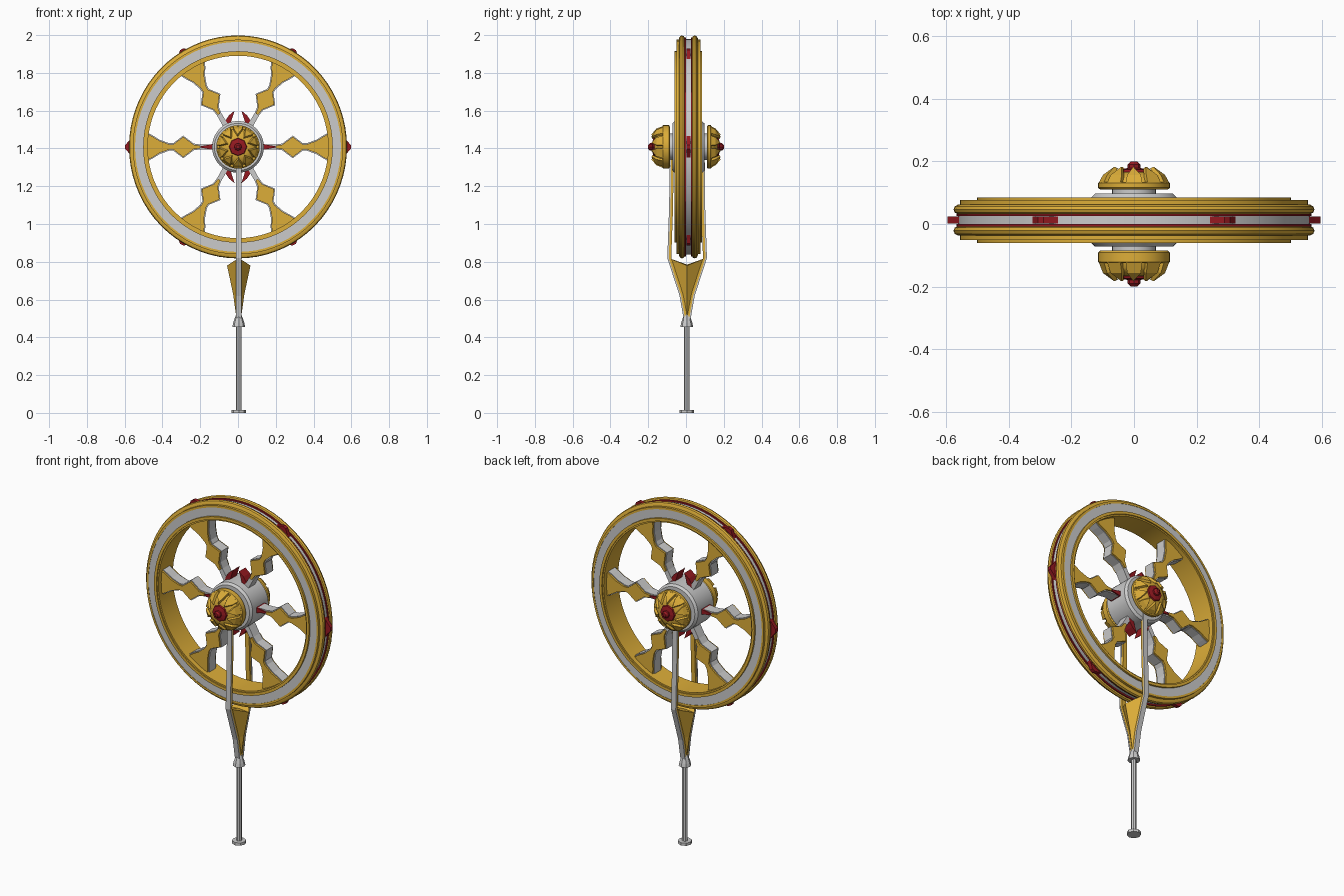
import bpy, bmesh
from math import sin, cos, pi, radians

if "Cube" in bpy.data.objects:
    bpy.data.objects.remove(bpy.data.objects["Cube"])

CZ, YC = 1.408, 0.0125      # wheel centre height and mid-plane


def material(name, col):
    m = bpy.data.materials.new(name)
    m.diffuse_color = (*col, 1)
    m.use_nodes = True
    m.node_tree.nodes["Principled BSDF"].inputs["Base Color"].default_value = m.diffuse_color
    return m


GOLD = material("gold", (0.72, 0.42, 0.04))
RED = material("red", (0.3, 0.01, 0.015))
SILVER = None


def build(name, verts, faces, mat=None, smooth=False):
    me = bpy.data.meshes.new(name)
    me.from_pydata(verts, [], faces)
    bm = bmesh.new()
    bm.from_mesh(me)
    bmesh.ops.remove_doubles(bm, verts=bm.verts, dist=1e-6)
    bmesh.ops.recalc_face_normals(bm, faces=bm.faces)
    bm.to_mesh(me)
    bm.free()
    ob = bpy.data.objects.new(name, me)
    bpy.context.collection.objects.link(ob)
    if mat:
        me.materials.append(mat)
    if smooth:
        bpy.ops.object.select_all(action='DESELECT')
        ob.select_set(True)
        bpy.context.view_layer.objects.active = ob
        bpy.ops.object.shade_smooth_by_angle(angle=radians(35))
    return ob


def spin(name, prof, mat, n=72, closed=True, sz=1.0, upright=False):
    """Turn (radius, height) points round the wheel axis, or round z if upright."""
    v, k = [], len(prof)
    for i in range(n):
        a = 2 * pi * i / n
        for r, h in prof:
            v.append((0.004 + r * cos(a), 0.004 + r * sin(a), h) if upright
                     else (r * cos(a), h, CZ + r * sin(a) * sz))
    f = [(i * k + j, i * k + (j + 1) % k, (i + 1) % n * k + (j + 1) % k, (i + 1) % n * k + j)
         for i in range(n) for j in range(k if closed else k - 1)]
    if not closed:
        f += [[i * k for i in range(n)], [i * k + k - 1 for i in range(n)]]
    return build(name, v, f, mat, n > 16)


def plate(name, pts, y0, y1, mat, ang=0):
    """Extrude a (radial, tangent) outline along y, turned by ang about the hub."""
    c, s, n = cos(ang), sin(ang), len(pts)
    v = [(u * c - w * s, y, CZ + u * s + w * c) for y in (y0, y1) for u, w in pts]
    f = [list(range(n)), list(range(n, 2 * n))]
    f += [(i, (i + 1) % n, n + (i + 1) % n, n + i) for i in range(n)]
    return build(name, v, f, mat)


def ring(name, r0, r1, y0, y1, mat, sz=1.01):
    return spin(name, [(r0, y0), (r1, y0), (r1, y1), (r0, y1)], mat, sz=sz)


# Rim: silver core, gold inner band, then mirrored trims
ring("rim_core", 0.484, 0.562, YC - 0.04, YC + 0.04, SILVER, 1.015)
ring("rim_inner_band", 0.478, 0.49, YC - 0.066, YC + 0.066, GOLD)
for s, side in ((-1, "front"), (1, "back")):
    def y(d):
        return YC + s * d
    ring("rim_face_" + side, 0.488, 0.551, y(0.03), y(0.062), SILVER, 1.012)
    ring("rim_face_inner_" + side, 0.486, 0.502, y(0.05), y(0.073), GOLD)
    ring("rim_face_outer_" + side, 0.545, 0.557, y(0.03), y(0.064), GOLD, 1.02)
    spin("rim_flange_" + side, [(0.545, y(0.05)), (0.562, y(0.05)), (0.573, y(0.044)),
         (0.577, y(0.034)), (0.573, y(0.024)), (0.562, y(0.018)), (0.545, y(0.018))],
         GOLD, sz=1.023)
    ring("rim_red_line_" + side, 0.55, 0.568, y(0.013), y(0.02), RED, 1.02)

# Spokes: silver core with a gold plate on each face, rim gems, hub thorns
half = [(0.13, 0.014), (0.2, 0.013), (0.235, 0.018), (0.29, 0.06), (0.342, 0.02),
        (0.365, 0.02), (0.415, 0.038), (0.45, 0.06), (0.484, 0.078)]


def outline(d, start=0):
    h = [(u, w + d) for u, w in half[start:]]
    return h + [(u, -w) for u, w in reversed(h)]


for i in range(6):
    a = i * pi / 3
    plate("spoke_core", outline(0), YC - 0.03, YC + 0.03, SILVER, a)
    for s in (-1, 1):
        plate("spoke_plate", outline(-0.006, 1), YC + s * 0.029, YC + s * 0.04, GOLD, a)
    plate("rim_gem", [(0.555, -0.062), (0.578, -0.032), (0.597, -0.01), (0.597, 0.01),
                      (0.578, 0.032), (0.555, 0.062)], YC - 0.011, YC + 0.011, RED, a)
    if i % 3 == 0:
        plate("hub_thorn", [(0.12, -0.018), (0.215, 0), (0.12, 0.018)],
              YC - 0.038, YC + 0.038, RED, a)
for sx in (-1, 1):
    for sz in (-1, 1):
        pts = [(0.075, 0.105), (0.066, 0.14), (0.047, 0.168), (0.018, 0.192),
               (0.03, 0.155), (0.042, 0.115)]
        plate("hub_thorn", [(sx * u, sz * w) for u, w in pts], YC - 0.03, YC + 0.03, RED)

# Hub and axle
spin("hub", [(0.125, -0.072), (0.137, -0.06), (0.137, 0.085), (0.125, 0.097)], SILVER, 48, False)
spin("axle", [(0.07, -0.1), (0.07, 0.125)], SILVER, 32, False)

# Hub caps: disc, dome, petals and gem on both sides
for s, y0, y1, side in ((-1, 0.085, 0.125, "front"), (1, 0.11, 0.135, "back")):
    spin("cap_disc_" + side, [(0.09, s * y0), (0.108, s * y0), (0.115, s * (y0 + 0.006)),
         (0.115, s * (y1 - 0.004)), (0.11, s * y1)], GOLD, 32, False)
    spin("cap_dome_" + side, [(0.1, s * (y1 - 0.01)), (0.095, s * 0.14), (0.08, s * 0.155),
         (0.055, s * 0.166)], GOLD, 32, False)
    spin("cap_boss_" + side, [(0.05, s * 0.16), (0.045, s * 0.174), (0.015, s * 0.18)],
         RED, 8, False)
    spin("cap_gem_" + side, [(0.008, s * 0.166), (0.02, s * 0.176), (0.02, s * 0.19),
         (0.01, s * 0.2)], RED, 8, False)
    for i in range(10):
        a = 2 * pi * (i + 0.5) / 10
        v = []
        for off in (0, -0.012):
            for r, t, yy in ((0.11, -0.026, y1 - 0.003), (0.11, 0.026, y1 - 0.003),
                             (0.097, 0.022, 0.157), (0.066, 0.002, 0.183),
                             (0.097, -0.022, 0.157)):
                r += off
                v.append((r * cos(a) - t * sin(a), s * (yy + off * 0.5),
                          CZ + r * sin(a) + t * cos(a)))
        build("cap_petal_" + side, v, [(0, 1, 2, 4), (2, 3, 4), (5, 6, 7, 9), (7, 8, 9)]
              + [(j, (j + 1) % 5, 5 + (j + 1) % 5, 5 + j) for j in range(5)], GOLD)


# Fork arms: gold bars with a silver strip on the outside
def bar(name, path, x0, x1, d0, d1, mat):
    v = [(x, yy + d, z) for yy, z in path for x, d in ((x0, d0), (x1, d0), (x1, d1), (x0, d1))]
    n = len(path)
    f = [(4 * i + j, 4 * i + (j + 1) % 4, 4 * i + 4 + (j + 1) % 4, 4 * i + 4 + j)
         for i in range(n - 1) for j in range(4)]
    build(name, v, f + [(0, 1, 2, 3), tuple(range(4 * n - 4, 4 * n))], mat)


for s, side in ((-1, "front"), (1, "back")):
    path = [(0.006 + s * d, z) for d, z in
            ((0.088, 1.36), (0.09, 1.1), (0.1, 0.82), (0.035, 0.62), (0.014, 0.5))]
    bar("fork_arm_" + side, path, -0.009, 0.017, -s * 0.016, 0, GOLD)
    bar("fork_strip_" + side, path, -0.011, 0.019, -s * 0.003, s * 0.005, SILVER)

# Fork yoke: diamond section tapering down into the ferrule
v = []
for hx, hy, z, lift in ((0.012, 0.012, 0.5, 0), (0.03, 0.04, 0.63, 0), (0.062, 0.098, 0.78, 0.04)):
    v += [(0.004 + hx, 0.006, z), (0.004, 0.006 + hy, z + lift),
          (0.004 - hx, 0.006, z), (0.004, 0.006 - hy, z + lift)]
v.append((0.004, 0.006, 0.785))
f = [(4 * i + j, 4 * i + (j + 1) % 4, 4 * i + 4 + (j + 1) % 4, 4 * i + 4 + j)
     for i in range(2) for j in range(4)]
build("fork_yoke", v, f + [(3, 2, 1, 0)] + [(8 + j, 8 + (j + 1) % 4, 12) for j in range(4)], GOLD)

# Ferrule, shaft and foot
spin("ferrule", [(0.034, 0.455), (0.03, 0.475), (0.022, 0.5), (0.014, 0.52)],
     SILVER, 8, False, upright=True)
spin("shaft", [(0.015, 0.01), (0.015, 0.46)], SILVER, 8, False, upright=True)
spin("foot", [(0.038, 0.0), (0.038, 0.016)], SILVER, 8, False, upright=True)
